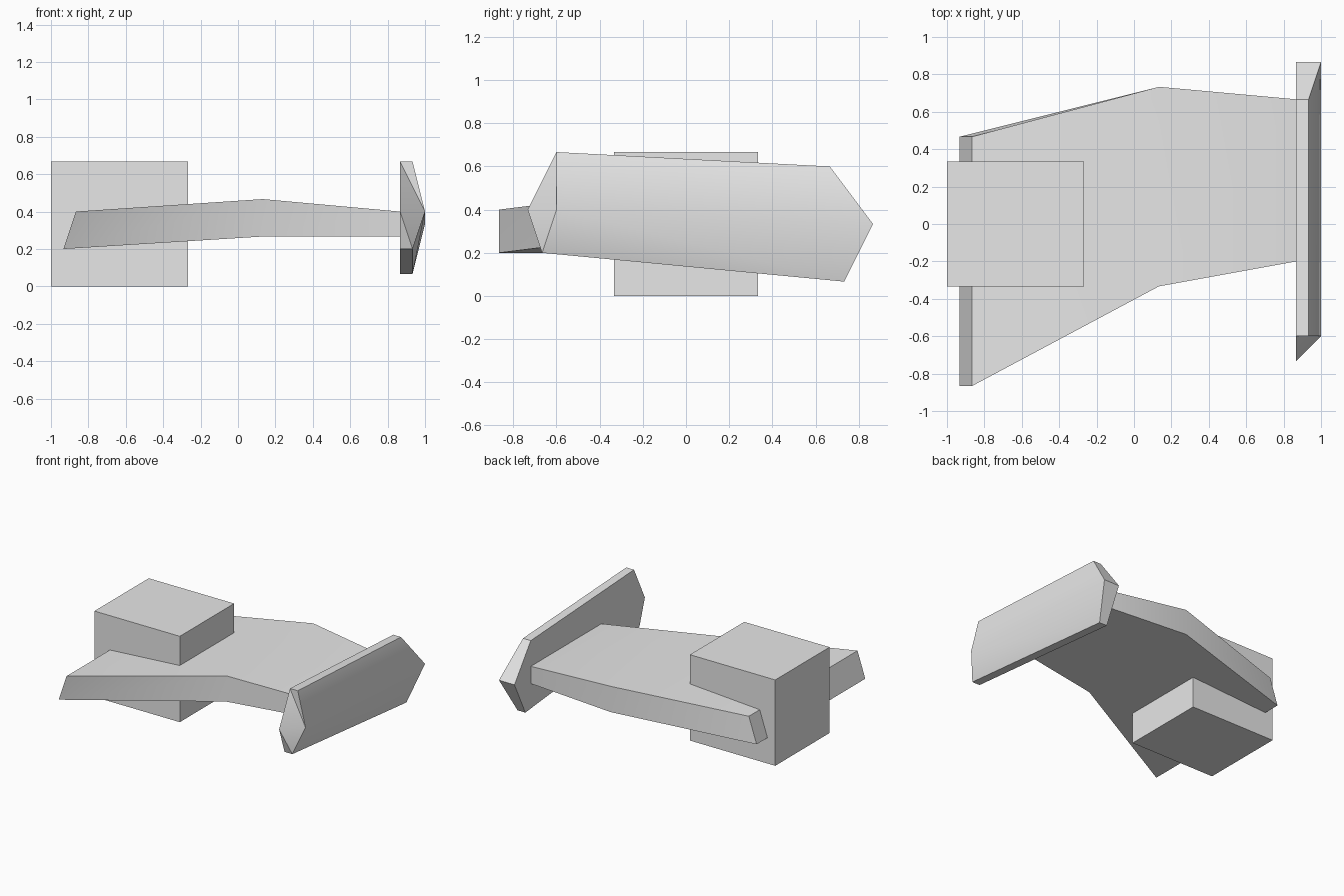
import bpy, bmesh, math

U = 1 / 15  # modelling grid step

default = bpy.data.objects.get("Cube")
if default:
    bpy.data.objects.remove(default, do_unlink=True)

grey = bpy.data.materials.new("plain grey")
grey.use_nodes = True
colour = (0.8, 0.8, 0.8, 1)
grey.diffuse_color = colour
grey.node_tree.nodes["Principled BSDF"].inputs["Base Color"].default_value = colour


def finish(name, bm):
    """Scale from grid steps, orient the faces and shade with sharp edges."""
    bmesh.ops.scale(bm, vec=(U, U, U), verts=bm.verts)
    bmesh.ops.recalc_face_normals(bm, faces=bm.faces)
    mesh = bpy.data.meshes.new(name)
    bm.to_mesh(mesh)
    bm.free()
    mesh.materials.append(grey)
    obj = bpy.data.objects.new(name, mesh)
    bpy.context.collection.objects.link(obj)
    bpy.ops.object.select_all(action='DESELECT')
    obj.select_set(True)
    bpy.context.view_layer.objects.active = obj
    bpy.ops.object.shade_smooth_by_angle(angle=math.radians(40))
    return obj


def loft(name, sections, cap):
    """Skin matching sections with triangles and close both ends."""
    bm = bmesh.new()
    rings = [[bm.verts.new(p) for p in s] for s in sections]
    for a, b in zip(rings, rings[1:]):
        for i in range(len(a)):
            j = (i + 1) % len(a)
            bm.faces.new((a[i], a[j], b[j]))
            bm.faces.new((a[i], b[j], b[i]))
    for ring in (rings[0], rings[-1]):
        for face in cap:
            bm.faces.new([ring[i] for i in face])
    return finish(name, bm)


# Root block
bm = bmesh.new()
bmesh.ops.create_cube(bm, size=1)
bmesh.ops.scale(bm, vec=(11, 10, 10), verts=bm.verts)
bmesh.ops.translate(bm, vec=(-9.5, 0, 5), verts=bm.verts)
finish("root_block", bm)


# Swept wing: sections from root to tip
def wing_section(x_low, x_high, front, back, low, high):
    return [(x_low, front, low), (x_high, front, high),
            (x_high, back, high), (x_low, back, low)]


loft("wing", [wing_section(-14, -13, -13, 7, 3, 6),
              wing_section(2, 2, -5, 11, 4, 7),
              wing_section(13, 13, -3, 10, 4, 6)], [(0, 1, 2, 3)])


# Tip fin: flat inside, ridged outside, sections from front to back
def fin_section(top, ridge, bottom, inner_y):
    (ty, tz), (ry, rz), (by, bz) = top, ridge, bottom
    return [(13, ty, tz), (14, ty, tz), (15, ry, rz),
            (14, by, bz), (13, by, bz), (13, inner_y, rz)]


loft("tip_fin", [fin_section((-9, 10), (-9, 6), (-10, 3), -11),
                 fin_section((10, 9), (13, 5), (11, 1), 13)],
     [(0, 1, 2), (0, 2, 5), (5, 2, 3), (5, 3, 4)])
